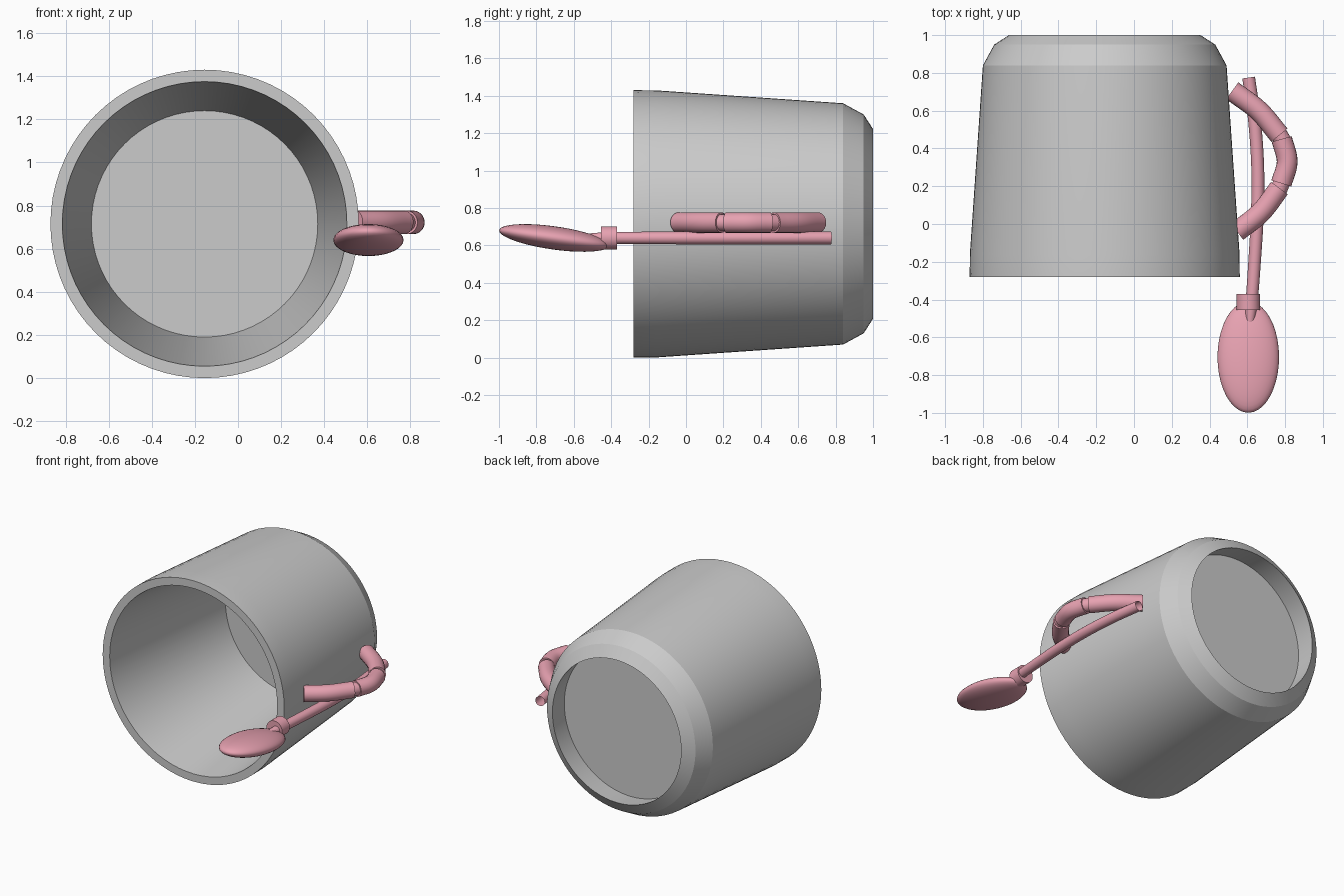
import bpy, bmesh, math
from mathutils import Matrix, Vector

if "Cube" in bpy.data.objects:
    bpy.data.objects.remove(bpy.data.objects["Cube"])

pink = bpy.data.materials.new("pink")
pink.diffuse_color = (0.80, 0.36, 0.44, 1)
pink.use_nodes = True
pink.node_tree.nodes["Principled BSDF"].inputs["Base Color"].default_value = pink.diffuse_color


def finish(bm, name, mat=None, angle=30):
    me = bpy.data.meshes.new(name)
    bm.to_mesh(me)
    bm.free()
    ob = bpy.data.objects.new(name, me)
    bpy.context.collection.objects.link(ob)
    if mat:
        me.materials.append(mat)
    bpy.ops.object.select_all(action='DESELECT')
    ob.select_set(True)
    bpy.context.view_layer.objects.active = ob
    bpy.ops.object.shade_smooth_by_angle(angle=math.radians(angle))
    return ob


def lathe(profile, cx, cz, name, mat=None, n=72, angle=20):
    """Revolve (radius, y) points around an axis parallel to y."""
    bm = bmesh.new()
    vs = [bm.verts.new((cx + r, y, cz)) for r, y in profile]
    es = [bm.edges.new(p) for p in zip(vs, vs[1:])]
    bmesh.ops.spin(bm, geom=vs + es, cent=(cx, 0, cz), axis=(0, 1, 0),
                   angle=2 * math.pi, steps=n, use_merge=True)
    bmesh.ops.remove_doubles(bm, verts=bm.verts, dist=1e-4)
    bmesh.ops.recalc_face_normals(bm, faces=bm.faces)
    return finish(bm, name, mat, angle)


def smooth_path(pts, steps=6):
    """Catmull-Rom through (x, y, radius) points."""
    p = [Vector(q) for q in pts]
    p = [2 * p[0] - p[1]] + p + [2 * p[-1] - p[-2]]
    out = []
    for i in range(1, len(p) - 2):
        a, b, c, d = p[i - 1:i + 3]
        for k in range(steps):
            t = k / steps
            out.append(0.5 * (2 * b + (c - a) * t + (2 * a - 5 * b + 4 * c - d) * t * t
                              + (3 * b - a - 3 * c + d) * t ** 3))
    return out + [p[-2]]


def tube(pts, z, name, caps=True, n=20):
    """Round tube along a path lying in the plane at height z."""
    path = smooth_path(pts)
    bm = bmesh.new()
    rings = []
    for i, q in enumerate(path):
        d = path[min(i + 1, len(path) - 1)] - path[max(i - 1, 0)]
        side = Vector((-d.y, d.x, 0)).normalized()
        rings.append([bm.verts.new(Vector((q.x, q.y, z)) + q.z * (side * math.cos(a)
                      + Vector((0, 0, 1)) * math.sin(a)))
                      for a in (2 * math.pi * k / n for k in range(n))])
    for r, s in zip(rings, rings[1:]):
        for k in range(n):
            bm.faces.new((r[k], r[(k + 1) % n], s[(k + 1) % n], s[k]))
    if caps:
        bm.faces.new(rings[0])
        bm.faces.new(rings[-1])
    bmesh.ops.recalc_face_normals(bm, faces=bm.faces)
    return finish(bm, name, pink, 40)


# Mug lying on its side: inner floor, wall, rim, outer wall, foot, recessed base
lathe([(0, 0.83), (0.525, 0.83), (0.66, -0.28), (0.715, -0.28), (0.714, -0.16),
       (0.645, 0.84), (0.585, 0.95), (0.507, 1.0), (0.522, 0.845), (0, 0.845)],
      -0.155, 0.715, "mug")

# Handle: three tube sections with narrower joints
R = 0.055
sections = [[(0.52, 0.705, R), (0.66, 0.60, R), (0.77, 0.47, R)],
            [(0.782, 0.45, R), (0.811, 0.33, R), (0.78, 0.215, R)],
            [(0.77, 0.19, R), (0.67, 0.06, R), (0.545, -0.04, R)]]
for i, s in enumerate(sections):
    tube(s, 0.722, f"handle_section_{i + 1}")
for i in range(2):
    a, b = Vector(sections[i][-1]), Vector(sections[i + 1][0])
    tube([(*(a + (a - b) * 0.6).xy, 0.045), (*(b + (b - a) * 0.6).xy, 0.045)],
         0.722, f"handle_joint_{i + 1}")

# Spoon stem, gently bowed, with a tapered tip over the bowl
tube([(0.612, -0.54, 0.022), (0.622, -0.42, 0.031), (0.635, -0.25, 0.033), (0.653, 0.05, 0.034),
      (0.655, 0.3, 0.034), (0.638, 0.55, 0.034), (0.607, 0.775, 0.034)],
     0.64, "spoon_stem", caps=False)

# Collar joining stem and bowl
lathe([(0, -0.455), (0.062, -0.455), (0.062, -0.37), (0, -0.37)],
      0.605, 0.64, "spoon_collar", pink, 28)

# Spoon bowl: flattened, slightly tilted ellipsoid
bm = bmesh.new()
bmesh.ops.create_uvsphere(bm, u_segments=40, v_segments=20, radius=1)
bmesh.ops.transform(bm, verts=bm.verts, matrix=Matrix.Translation((0.605, -0.705, 0.64))
                    @ Matrix.Rotation(math.radians(-8), 4, 'X')
                    @ Matrix.Diagonal((0.163, 0.297, 0.062, 1)))
finish(bm, "spoon_bowl", pink, 60)
